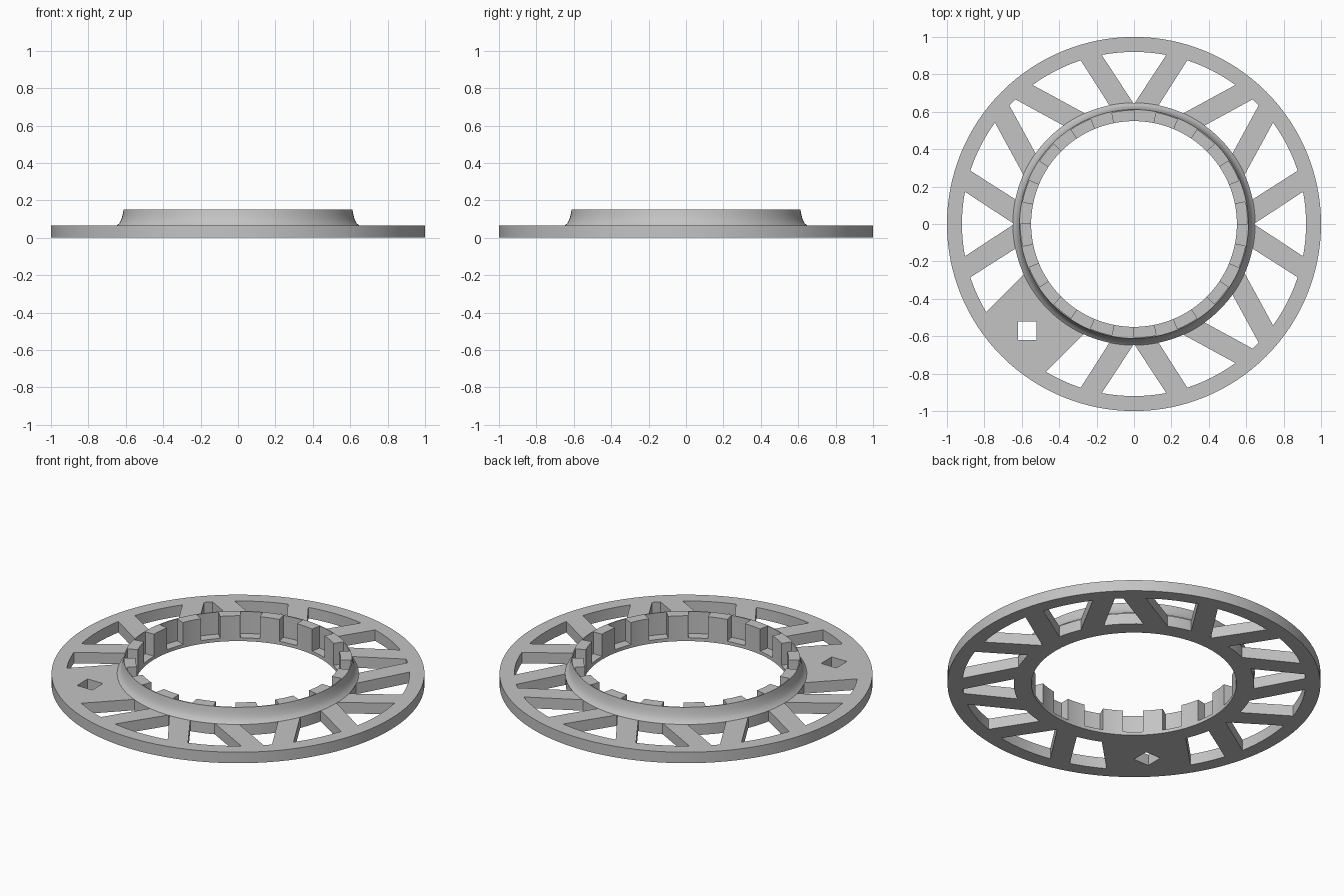
import bpy, bmesh, math

if "Cube" in bpy.data.objects:
    bpy.data.objects.remove(bpy.data.objects["Cube"])

grey = bpy.data.materials.new("plain grey")
grey.diffuse_color = (0.55, 0.55, 0.55, 1)
grey.use_nodes = True
grey.node_tree.nodes["Principled BSDF"].inputs["Base Color"].default_value = grey.diffuse_color

THICK = 0.065            # plate thickness
R_HUB, R_IN, R_OUT = 0.62, 0.645, 0.92   # plate bore, window inner and outer radius


def arc(r, a0, a1, n):
    return [(r * math.cos(a0 + (a1 - a0) * i / n),
             r * math.sin(a0 + (a1 - a0) * i / n)) for i in range(n + 1)]


def circle(r, n=128):
    return arc(r, 0, 2 * math.pi, n)[:-1]


def hit(line, r):
    """Angle at which a line, followed outward, crosses radius r."""
    (x, y), (x2, y2) = line
    dx, dy = x2 - x, y2 - y
    a, b, c = dx * dx + dy * dy, x * dx + y * dy, x * x + y * y - r * r
    t = (-b + math.sqrt(b * b - a * c)) / a
    return math.atan2(y + t * dy, x + t * dx)


def window(l1, l2):
    """Opening between two spoke edges, closed by arcs at hub and rim."""
    return (arc(R_OUT, hit(l1, R_OUT), hit(l2, R_OUT), 8)
            + arc(R_IN, hit(l2, R_IN), hit(l1, R_IN), 6))


def turn(points, k):
    for _ in range(k):
        points = [(-y, x) for x, y in points]
    return points


def swap(points):
    return [(y, x) for x, y in points]


# Spoke edges in one octant
steep_a = ((0.003, 0.645), (0.17, 0.90))
steep_b = ((0.13, 0.632), (0.285, 0.875))
flat_a = ((0.255, 0.587), (0.545, 0.745))
flat_b = ((0.375, 0.525), (0.637, 0.668))
web_edge = ((0.28, 0.60), (0.475, 0.795))

loops = [circle(1.0), circle(R_HUB)]
for k in range(4):
    solid = k == 2       # this corner is a solid web instead of two spokes
    loops.append(turn(window(tuple((-x, y) for x, y in steep_a), steep_a), k))
    side = window(steep_b, web_edge if solid else flat_a)
    loops += [turn(side, k), turn(swap(side), k)]
    if not solid:
        loops.append(turn(window(flat_b, swap(flat_b)), k))
# Square hole in the solid web
loops.append([(-0.62, -0.62), (-0.52, -0.62), (-0.52, -0.52), (-0.62, -0.52)])

# Spoked plate: filled flat outline with thickness
curve = bpy.data.curves.new("spoked_plate", 'CURVE')
curve.dimensions = '2D'
curve.fill_mode = 'BOTH'
curve.extrude = THICK / 2
for pts in loops:
    s = curve.splines.new('POLY')
    s.points.add(len(pts) - 1)
    for p, (x, y) in zip(s.points, pts):
        p.co = (x, y, 0, 1)
    s.use_cyclic_u = True
plate = bpy.data.objects.new("spoked_plate", curve)
bpy.context.collection.objects.link(plate)
plate.location.z = THICK / 2
bpy.context.view_layer.objects.active = plate
plate.select_set(True)
bpy.ops.object.convert(target='MESH')
plate = bpy.context.view_layer.objects.active

# Notched collar: turned profile, with 16 teeth around the bore
IN, WALL, FLOOR, TOP = 0.55, 0.606, 0.02, 0.15
flare = [(0.612, TOP), (0.617, 0.122), (0.624, 0.098), (0.634, 0.078), (0.648, THICK)]


def profile(tooth):
    corner = (IN, TOP) if tooth else (WALL, FLOOR)
    return [(R_HUB, 0), (IN, 0), (IN, FLOOR), corner, (WALL, TOP)] + flare


bm = bmesh.new()
SEG, PER = 128, 4        # four segments to each tooth or notch


def vert(rz, i):
    a = 2 * math.pi * i / SEG
    return bm.verts.new((rz[0] * math.cos(a), rz[0] * math.sin(a), rz[1]))


for i in range(SEG):
    pr = profile((i // PER) % 2 == 1)
    for p, q in zip(pr, pr[1:]):
        bm.faces.new([vert(p, i), vert(p, i + 1), vert(q, i + 1), vert(q, i)])
    if i % PER == 0:     # tooth flank
        bm.faces.new([vert(p, i) for p in
                      ((IN, FLOOR), (WALL, FLOOR), (WALL, TOP), (IN, TOP))])
mesh = bpy.data.meshes.new("notched_collar")
bm.to_mesh(mesh)
bm.free()
collar = bpy.data.objects.new("notched_collar", mesh)
bpy.context.collection.objects.link(collar)

# Weld, orient and shade both parts
for ob in (plate, collar):
    bm = bmesh.new()
    bm.from_mesh(ob.data)
    bmesh.ops.remove_doubles(bm, verts=bm.verts, dist=0.0002)
    bmesh.ops.recalc_face_normals(bm, faces=bm.faces)
    bm.to_mesh(ob.data)
    bm.free()
    ob.data.materials.clear()
    ob.data.materials.append(grey)
    bpy.ops.object.select_all(action='DESELECT')
    ob.select_set(True)
    bpy.context.view_layer.objects.active = ob
    bpy.ops.object.shade_smooth_by_angle(angle=math.radians(30))
